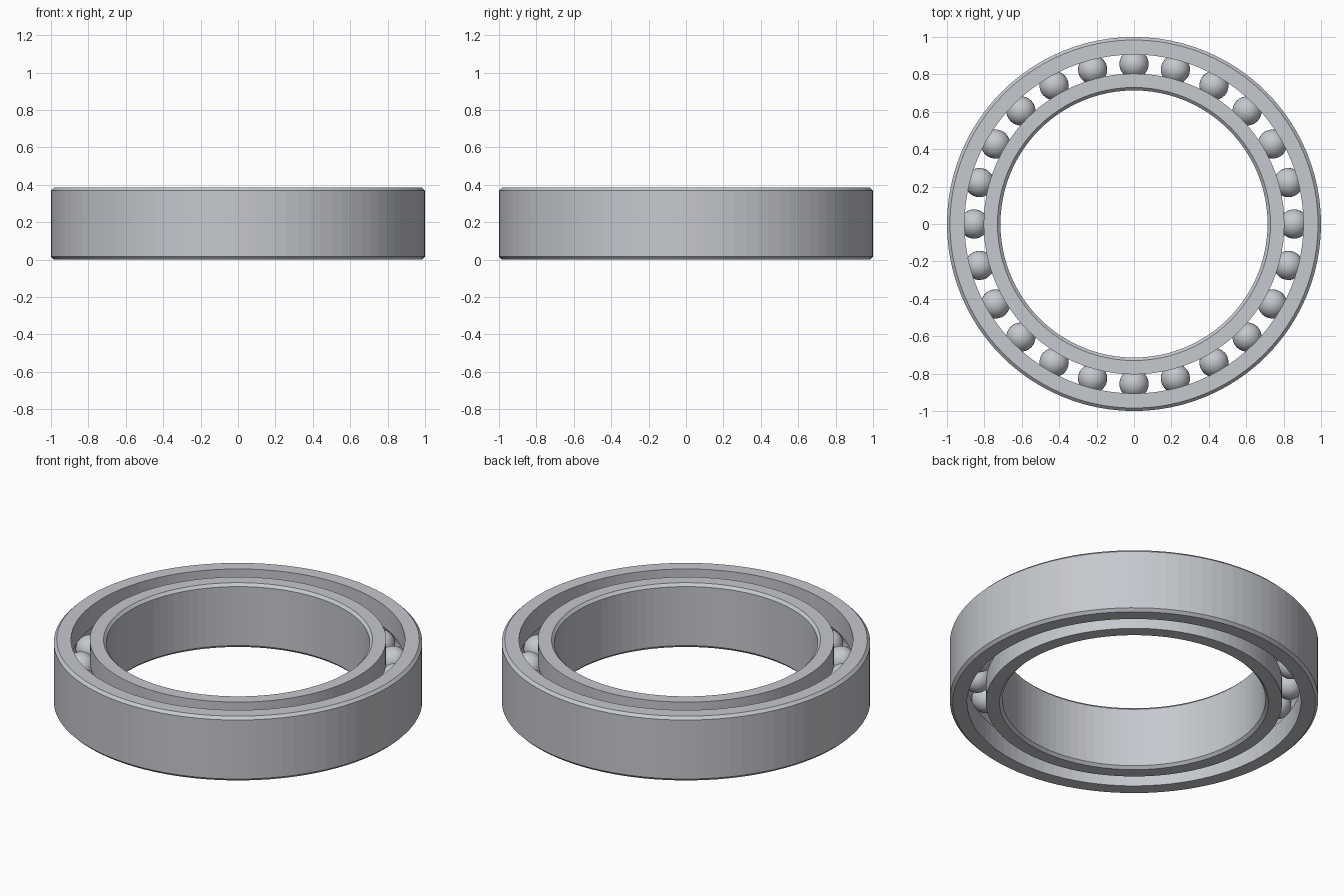
import bpy, bmesh
from math import sin, cos, tau, pi, acos

cube = bpy.data.objects.get("Cube")
if cube:
    bpy.data.objects.remove(cube, do_unlink=True)

HEIGHT, CHAMFER = 0.385, 0.016
MID = HEIGHT / 2
PITCH, BALL_R, BALLS = 0.855, 0.078, 24
SEGMENTS = 96

steel = bpy.data.materials.new("steel grey")
steel.use_nodes = True
colour = (0.56, 0.58, 0.62, 1)
steel.diffuse_color = colour
steel.node_tree.nodes["Principled BSDF"].inputs["Base Color"].default_value = colour


def add_object(name, bm):
    mesh = bpy.data.meshes.new(name)
    bmesh.ops.recalc_face_normals(bm, faces=bm.faces[:])
    bm.to_mesh(mesh)
    bm.free()
    mesh.materials.append(steel)
    obj = bpy.data.objects.new(name, mesh)
    bpy.context.collection.objects.link(obj)
    return obj


def race(name, plain_r, track_r):
    """Ring with a chamfered plain wall and a ball groove in its track wall."""
    side = 1 if track_r > PITCH else -1
    half = acos(abs(track_r - PITCH) / BALL_R)
    groove_r = BALL_R + 0.001
    profile = [(track_r, 0), (plain_r - side * CHAMFER, 0), (plain_r, CHAMFER),
               (plain_r, HEIGHT - CHAMFER), (plain_r - side * CHAMFER, HEIGHT),
               (track_r, HEIGHT)]
    steps = 10
    for i in range(steps + 1):
        a = half - 2 * half * i / steps
        profile.append((PITCH + side * groove_r * cos(a), MID + groove_r * sin(a)))
    bm = bmesh.new()
    loops = [[bm.verts.new((r * cos(tau * s / SEGMENTS), r * sin(tau * s / SEGMENTS), z))
              for r, z in profile] for s in range(SEGMENTS)]
    for s in range(SEGMENTS):
        a, b = loops[s - 1], loops[s]
        for i in range(len(profile)):
            bm.faces.new((a[i - 1], b[i - 1], b[i], a[i]))
    return add_object(name, bm)


# Inner and outer races
race("outer_race", 1.0, 0.906)
race("inner_race", 0.714, 0.804)

# Balls spaced evenly around the track
bm = bmesh.new()
bmesh.ops.create_uvsphere(bm, u_segments=32, v_segments=16, radius=BALL_R)
first = add_object("ball_01", bm)
first.data.shade_smooth()
for i in range(BALLS):
    ball = first if i == 0 else first.copy()
    ball.name = f"ball_{i + 1:02d}"
    if i:
        bpy.context.collection.objects.link(ball)
    a = tau * i / BALLS
    ball.location = (PITCH * cos(a), PITCH * sin(a), MID)
    ball.rotation_euler.z = a
